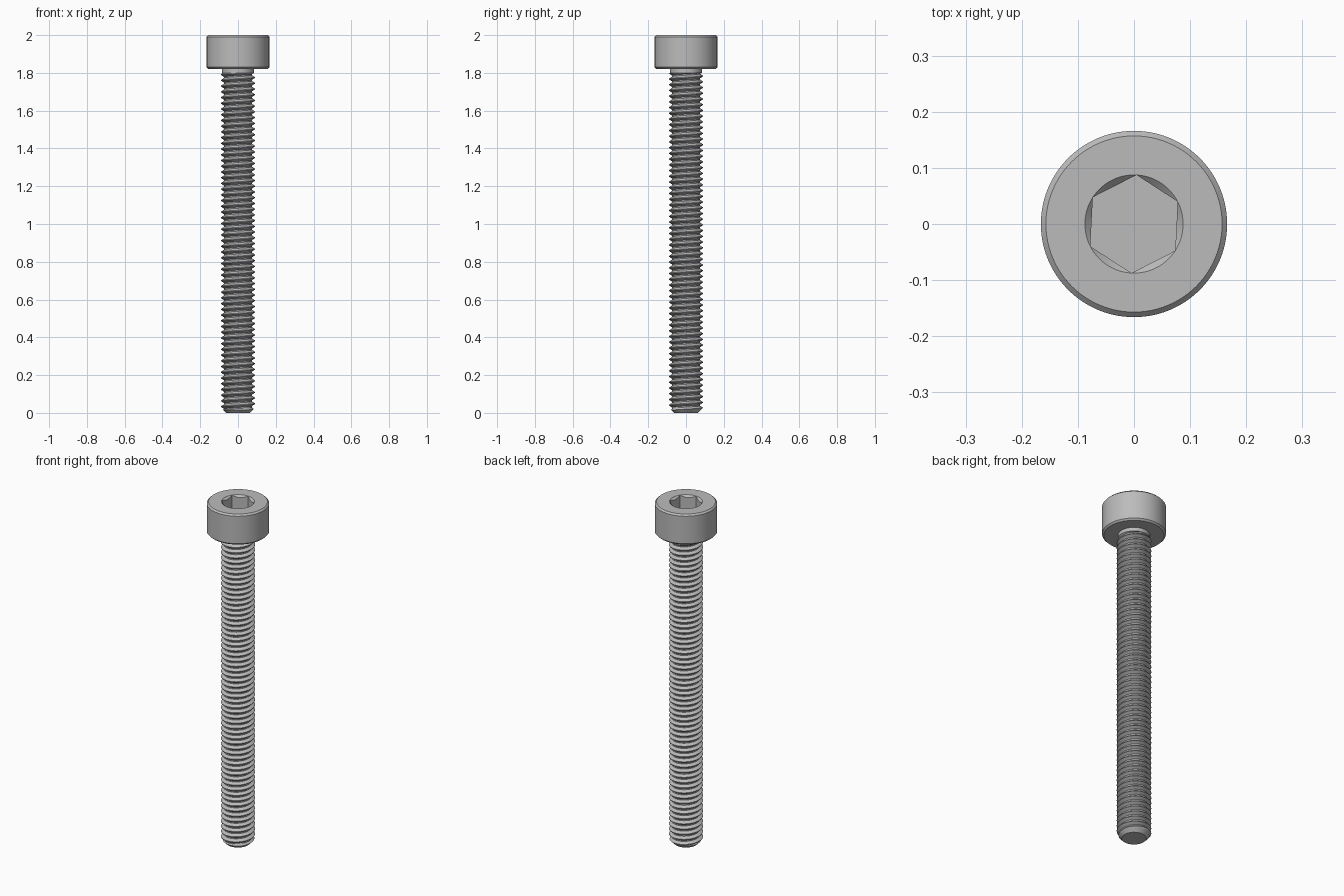
import bpy, bmesh, math
from mathutils import Matrix, Vector

if "Cube" in bpy.data.objects:
    bpy.data.objects.remove(bpy.data.objects["Cube"])

HEAD_R, HEAD_Z, TOP = 0.166, 1.821, 2.0
MAJOR, MINOR, PITCH = 0.09, 0.074, 0.0303
SOCKET_R, SOCKET_DEPTH = 0.0875, 0.09
TIP_R, TIP_Z, NECK_R, NECK_Z = 0.064, 0.016, 0.084, 1.8
SHAFT_TOP = HEAD_Z + 0.01

steel = bpy.data.materials.new("grey steel")
steel.use_nodes = True
grey = (0.5, 0.5, 0.5, 1)
steel.diffuse_color = grey
steel.node_tree.nodes["Principled BSDF"].inputs["Base Color"].default_value = grey


def make_object(name, bm):
    bmesh.ops.recalc_face_normals(bm, faces=bm.faces)
    mesh = bpy.data.meshes.new(name)
    bm.to_mesh(mesh)
    bm.free()
    mesh.materials.append(steel)
    obj = bpy.data.objects.new(name, mesh)
    bpy.context.collection.objects.link(obj)
    return obj


def add_cone(bm, sides, r_low, r_high, z_low, z_high, turn=0):
    place = Matrix.Translation((0, 0, (z_low + z_high) / 2)) @ Matrix.Rotation(turn, 4, "Z")
    bmesh.ops.create_cone(bm, cap_ends=True, segments=sides, radius1=r_low,
                          radius2=r_high, depth=z_high - z_low, matrix=place)


def activate(obj):
    bpy.ops.object.select_all(action="DESELECT")
    obj.select_set(True)
    bpy.context.view_layer.objects.active = obj


def cut(obj, cutter):
    mod = obj.modifiers.new("cut", "BOOLEAN")
    mod.operation, mod.solver, mod.object = "DIFFERENCE", "EXACT", cutter
    activate(obj)
    bpy.ops.object.modifier_apply(modifier=mod.name)
    bpy.data.objects.remove(cutter)


# Head: a cylinder with chamfered rims
bm = bmesh.new()
add_cone(bm, 96, HEAD_R, HEAD_R, HEAD_Z, TOP)
rims = [e for e in bm.edges if abs(e.verts[0].co.z - e.verts[1].co.z) < 0.001]
bmesh.ops.bevel(bm, geom=rims, offset=0.009, segments=1, affect="EDGES")
head = make_object("head", bm)

# Hexagonal socket and its conical lead-in
bm = bmesh.new()
add_cone(bm, 6, SOCKET_R, SOCKET_R, TOP - SOCKET_DEPTH, TOP + 0.05, math.radians(-3))
cut(head, make_object("socket_cutter", bm))
bm = bmesh.new()
add_cone(bm, 96, SOCKET_R - 0.03, SOCKET_R + 0.02, TOP - 0.03, TOP + 0.02)
cut(head, make_object("lead_in_cutter", bm))

# Threaded shaft: one helical sheet, each column raised by its share of the pitch
profile = [(0, MINOR), (0.2, MINOR), (0.54, MAJOR), (0.66, MAJOR)]
count, sides = len(profile), 48
turns = int(SHAFT_TOP / PITCH) + 4
bm = bmesh.new()
columns = []
for j in range(sides):
    a = math.tau * j / sides
    columns.append([bm.verts.new((r * math.cos(a), r * math.sin(a),
                                  PITCH * (k - 2 + t + j / sides)))
                    for k in range(turns) for t, r in profile])
for j in range(sides):
    here, after = columns[j], columns[(j + 1) % sides]
    shift = count if j == sides - 1 else 0
    for m in range(len(here) - 1 - shift):
        bm.faces.new((here[m], after[m + shift], after[m + 1 + shift], here[m + 1]))

# Trim the ends square and add rings where the tip and neck begin
for z, below, above in ((0, True, False), (TIP_Z, False, False),
                        (NECK_Z, False, False), (SHAFT_TOP, False, True)):
    bmesh.ops.bisect_plane(bm, geom=bm.verts[:] + bm.edges[:] + bm.faces[:],
                           plane_co=(0, 0, z), plane_no=(0, 0, 1),
                           clear_inner=below, clear_outer=above)

# Conical tip and plain neck
for v in bm.verts:
    flat = Vector((v.co.x, v.co.y))
    cone = TIP_R + v.co.z
    if v.co.z <= TIP_Z + 0.0001:
        r = cone
    elif v.co.z >= NECK_Z - 0.0001:
        r = NECK_R
    else:
        r = min(flat.length, cone)
    flat = flat.normalized() * r
    v.co.x, v.co.y = flat
bmesh.ops.remove_doubles(bm, verts=bm.verts, dist=0.00005)
bmesh.ops.holes_fill(bm, edges=[e for e in bm.edges if e.is_boundary], sides=0)
shaft = make_object("threaded_shaft", bm)

for obj in (head, shaft):
    activate(obj)
    bpy.ops.object.shade_smooth_by_angle(angle=math.radians(25))
